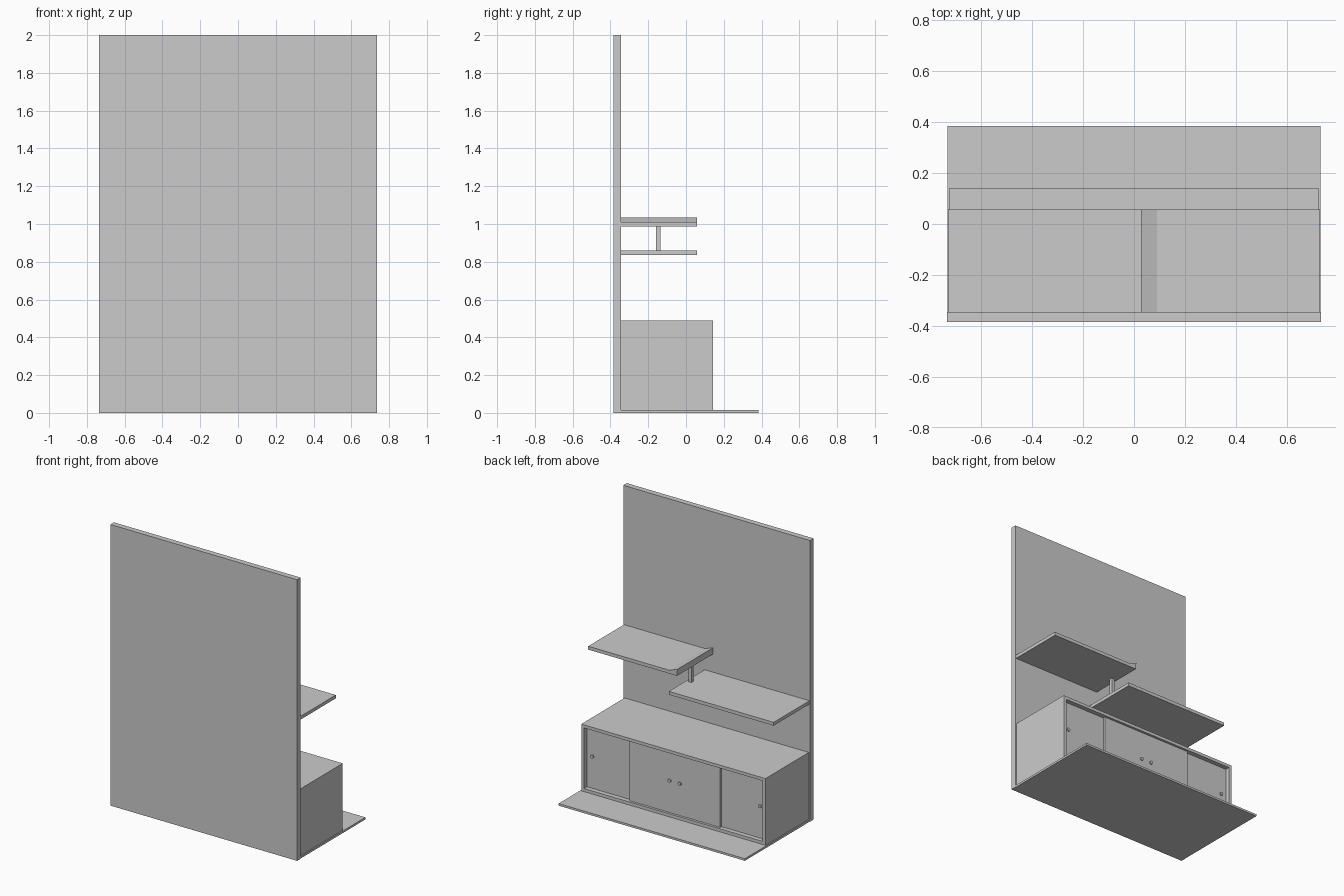
import bpy, bmesh, math

if "Cube" in bpy.data.objects:
    bpy.data.objects.remove(bpy.data.objects["Cube"])


def finish(name, bm):
    bmesh.ops.recalc_face_normals(bm, faces=bm.faces)
    mesh = bpy.data.meshes.new(name)
    bm.to_mesh(mesh)
    bm.free()
    obj = bpy.data.objects.new(name, mesh)
    bpy.context.collection.objects.link(obj)
    return obj


def box(name, x, y, z):
    bm = bmesh.new()
    bmesh.ops.create_cube(bm, size=1)
    for v in bm.verts:
        v.co = [r[0] + (c + 0.5) * (r[1] - r[0]) for c, r in zip(v.co, (x, y, z))]
    return finish(name, bm)


def extrude_y(name, profile, y0, y1):
    bm = bmesh.new()
    face = bm.faces.new([bm.verts.new((x, y0, z)) for x, z in profile])
    new = bmesh.ops.extrude_face_region(bm, geom=[face])["geom"]
    bmesh.ops.translate(bm, vec=(0, y1 - y0, 0),
                        verts=[g for g in new if isinstance(g, bmesh.types.BMVert)])
    return finish(name, bm)


def knob(name, x, y, z):
    bpy.ops.mesh.primitive_cylinder_add(vertices=16, radius=0.012, depth=0.012,
                                        location=(x, y, z), rotation=(math.pi / 2, 0, 0))
    bpy.context.object.name = name
    bpy.ops.object.shade_smooth_by_angle()


BACK = -0.345

# Wall panel and floor board
box("wall_panel", (-0.735, 0.735), (-0.385, BACK), (0, 2))
box("floor_board", (-0.733, 0.733), (BACK, 0.385), (0, 0.015))

# Staggered shelves, the upper one with an upturned end lip
SHELF_Y = (BACK, 0.057)
box("lower_shelf", (-0.73, 0.095), SHELF_Y, (0.835, 0.859))
extrude_y("upper_shelf", [(0.73, 0.986), (0.73, 1.01), (0.09, 1.01),
                          (0.027, 1.034), (0.031, 1.01), (0.031, 0.986)], *SHELF_Y)
box("shelf_post", (0.053, 0.077), (-0.16, -0.136), (0.859, 0.986))

# Cabinet carcass
W, FRONT, TOP, T = 0.725, 0.142, 0.49, 0.022
box("cabinet_top", (-W, W), (BACK, FRONT), (TOP - T, TOP))
box("cabinet_bottom", (-W, W), (BACK, FRONT), (0.015, 0.015 + T))
for side, s in (("left", -1), ("right", 1)):
    box(f"cabinet_side_{side}", sorted((s * W, s * (W - T))), (BACK, FRONT),
        (0.015 + T, TOP - T))
    # Sliding doors: the inner pair runs in front of the outer pair
    dz = (0.015 + T, TOP - T)
    box(f"inner_door_{side}", sorted((0, s * 0.356)), (0.11, 0.125), dz)
    box(f"outer_door_{side}", sorted((s * 0.34, s * (W - T))), (0.094, 0.109), dz)
    # Round finger pulls
    knob(f"inner_pull_{side}", s * 0.04, 0.128, 0.265)
    knob(f"outer_pull_{side}", s * 0.66, 0.112, 0.265)
